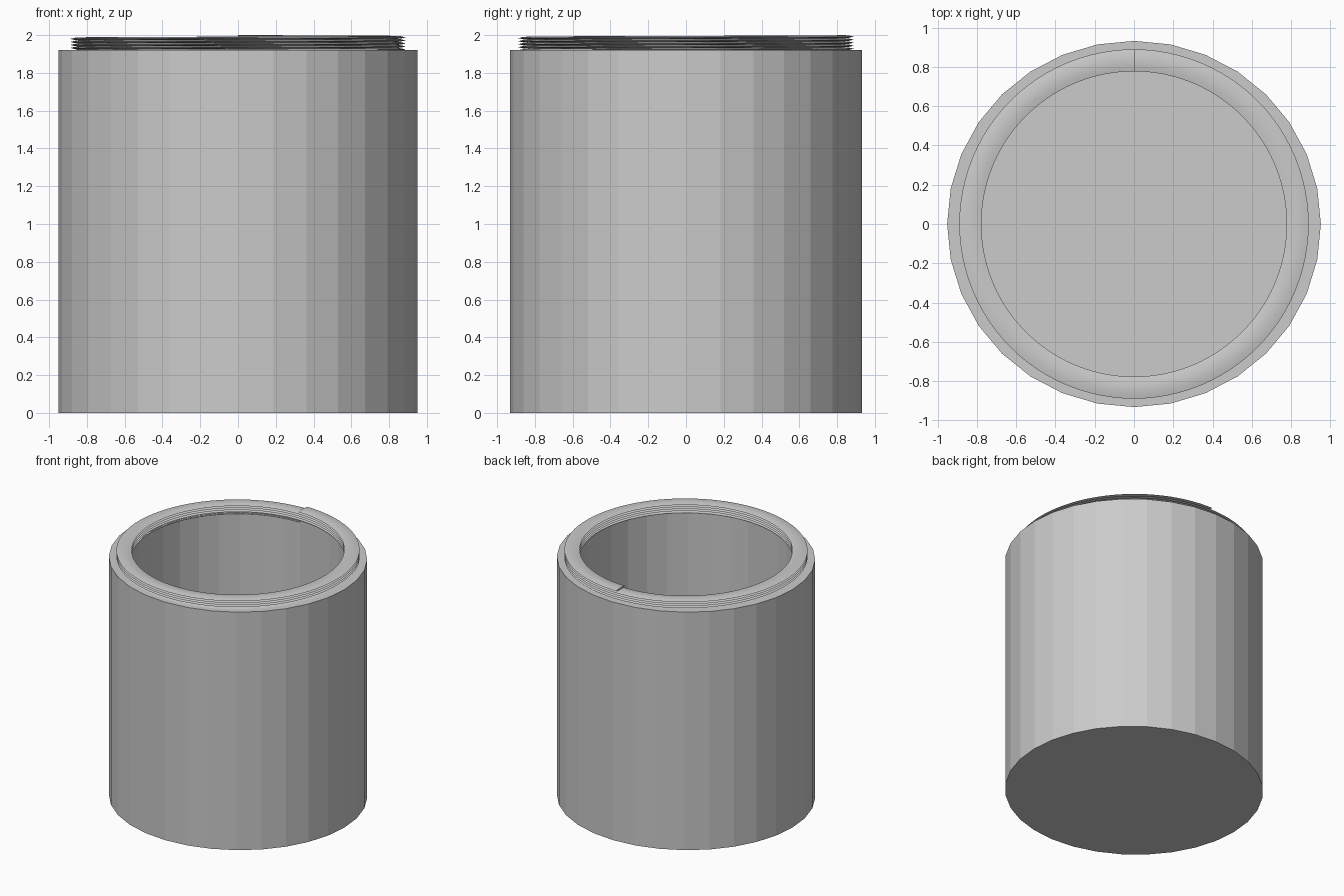
import bpy, bmesh, math

if "Cube" in bpy.data.objects:
    bpy.data.objects.remove(bpy.data.objects["Cube"])

grey = bpy.data.materials.new("light_grey")
grey.diffuse_color = (0.6, 0.6, 0.6, 1)
grey.use_nodes = True
grey.node_tree.nodes["Principled BSDF"].inputs["Base Color"].default_value = grey.diffuse_color

SIDES = 32
RIM_Z = 1.92


def make_object(name, bm):
    mesh = bpy.data.meshes.new(name)
    bmesh.ops.recalc_face_normals(bm, faces=bm.faces)
    bm.to_mesh(mesh)
    bm.free()
    mesh.materials.append(grey)
    obj = bpy.data.objects.new(name, mesh)
    bpy.context.collection.objects.link(obj)
    return obj


# Faceted pot: outer wall, rim, inner wall and floor, slightly oval outside
bm = bmesh.new()


def ring(rx, ry, z):
    return [bm.verts.new((rx * math.cos(2 * math.pi * i / SIDES),
                          ry * math.sin(2 * math.pi * i / SIDES), z))
            for i in range(SIDES)]


rings = [ring(0.951, 0.932, 0), ring(0.951, 0.932, RIM_Z),
         ring(0.79, 0.79, RIM_Z), ring(0.79, 0.79, 0.15)]
for a, b in zip(rings, rings[1:]):
    for i in range(SIDES):
        j = (i + 1) % SIDES
        bm.faces.new((a[i], a[j], b[j], b[i]))
bm.faces.new(rings[0])
bm.faces.new(rings[-1])
make_object("pot_body", bm)

# Screw thread: flat lens section swept along a rising helix, ends at the back
TURNS, STEPS, PITCH = 5, 96, 0.016
MID, HALF, THICK = 0.833, 0.056, 0.008
section = [(-1, 0), (-0.5, -0.8), (0, -1), (0.5, -0.8),
           (1, 0), (0.5, 0.8), (0, 1), (-0.5, 0.8)]
bm = bmesh.new()
prev = first = None
for s in range(TURNS * STEPS + 1):
    t = s / STEPS
    ang = math.pi / 2 + 2 * math.pi * t
    z = 2.0 - THICK - PITCH * (TURNS - t)
    cur = [bm.verts.new(((MID + HALF * u) * math.cos(ang),
                         (MID + HALF * u) * math.sin(ang), z + THICK * v))
           for u, v in section]
    if prev:
        for i in range(len(section)):
            j = (i + 1) % len(section)
            bm.faces.new((prev[i], prev[j], cur[j], cur[i]))
    else:
        first = cur
    prev = cur
bm.faces.new(first)
bm.faces.new(prev)
thread = make_object("screw_thread", bm)
bpy.context.view_layer.objects.active = thread
thread.select_set(True)
bpy.ops.object.shade_smooth_by_angle(angle=math.radians(40))
